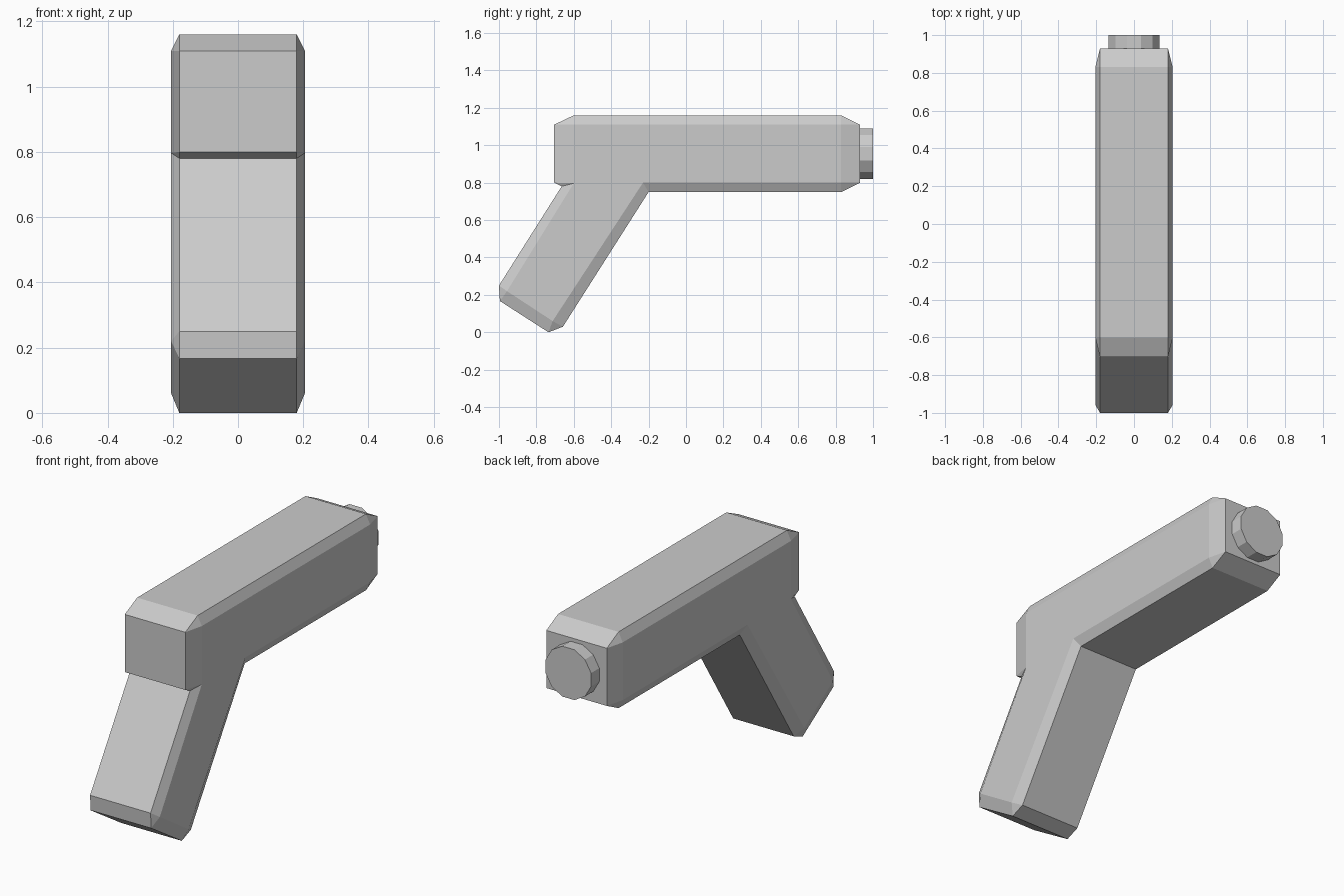
import bpy, bmesh
from math import radians
from mathutils import Matrix

if "Cube" in bpy.data.objects:
    bpy.data.objects.remove(bpy.data.objects["Cube"])

HALF_CORE, HALF_SIDE = 0.18, 0.205

# Each entry: side-panel corner (y, z), then the rim points that bevel into it
CORNERS = [
    ((-0.60, 1.11), [(-0.705, 1.11), (-0.60, 1.16)]),
    ((0.83, 1.11), [(0.83, 1.16), (0.93, 1.11)]),
    ((0.83, 0.80), [(0.93, 0.80), (0.83, 0.75)]),
    ((-0.23, 0.80), [(-0.20, 0.75)]),
    ((-0.713, 0.06), [(-0.658, 0.03), (-0.735, 0.0)]),
    ((-0.957, 0.22), [(-0.995, 0.167), (-1.0, 0.25)]),
    ((-0.60, 0.797), [(-0.665, 0.78), (-0.705, 0.80)]),
]


def finish(bm, name):
    bmesh.ops.recalc_face_normals(bm, faces=bm.faces)
    mesh = bpy.data.meshes.new(name)
    bm.to_mesh(mesh)
    bm.free()
    obj = bpy.data.objects.new(name, mesh)
    bpy.context.collection.objects.link(obj)
    return obj


# Bevelled body and grip in one shell
bm = bmesh.new()
rim = [(p, i) for i, (_, points) in enumerate(CORNERS) for p in points]
rings = {}
for s in (-1, 1):
    panel = [bm.verts.new((s * HALF_SIDE, *c)) for c, _ in CORNERS]
    ring = [bm.verts.new((s * HALF_CORE, *p)) for p, _ in rim]
    rings[s] = ring
    bm.faces.new(panel)
    for k in range(len(rim)):
        n = (k + 1) % len(rim)
        a, b = rim[k][1], rim[n][1]
        verts = [ring[k], ring[n], panel[b]]
        if a != b:
            verts.append(panel[a])
        bm.faces.new(verts)
for k in range(len(rim)):
    n = (k + 1) % len(rim)
    bm.faces.new((rings[-1][k], rings[-1][n], rings[1][n], rings[1][k]))
finish(bm, "body_and_grip")

# Twelve-sided muzzle
bm = bmesh.new()
place = (Matrix.Translation((0, 0.96, 0.955)) @ Matrix.Rotation(radians(90), 4, 'X')
         @ Matrix.Rotation(radians(15), 4, 'Z'))
bmesh.ops.create_cone(bm, cap_ends=True, segments=12, radius1=0.14, radius2=0.14,
                      depth=0.08, matrix=place)
finish(bm, "muzzle")
